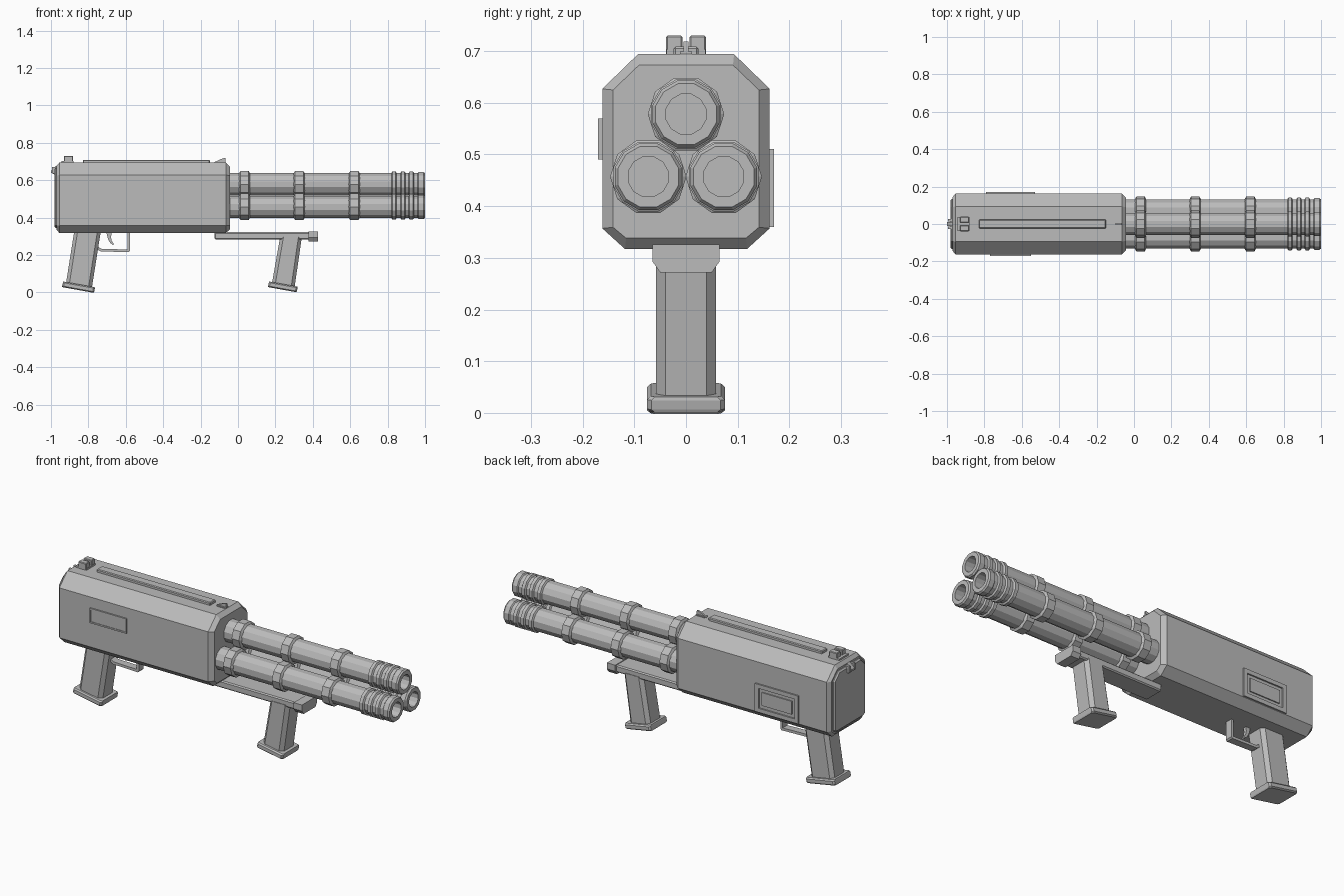
import bpy, bmesh, math
from mathutils import Vector

if "Cube" in bpy.data.objects:
    bpy.data.objects.remove(bpy.data.objects["Cube"])

grey = bpy.data.materials.new("gunmetal_grey")
grey.diffuse_color = (0.5, 0.5, 0.5, 1)
grey.use_nodes = True
grey.node_tree.nodes["Principled BSDF"].inputs["Base Color"].default_value = grey.diffuse_color


def loft(name, rings):
    """Skin a list of equal-length point rings and cap both ends."""
    bm = bmesh.new()
    loops = [[bm.verts.new(p) for p in r] for r in rings]
    n = len(loops[0])
    for a, b in zip(loops, loops[1:]):
        for i in range(n):
            j = (i + 1) % n
            bm.faces.new((a[i], a[j], b[j], b[i]))
    bm.faces.new(loops[0])
    bm.faces.new(loops[-1])
    bmesh.ops.recalc_face_normals(bm, faces=bm.faces[:])
    me = bpy.data.meshes.new(name)
    bm.to_mesh(me)
    bm.free()
    ob = bpy.data.objects.new(name, me)
    bpy.context.collection.objects.link(ob)
    me.materials.append(grey)
    return ob


def box(name, x0, x1, y0, y1, z0, z1, bevel=0.0):
    ring = lambda z: [(x0, y0, z), (x1, y0, z), (x1, y1, z), (x0, y1, z)]
    ob = loft(name, [ring(z0), ring(z1)])
    if bevel:
        m = ob.modifiers.new("edge", 'BEVEL')
        m.width, m.segments = bevel, 1
    return ob


def side_profile(name, pts, half_y, bevel=0.0):
    """Extrude an (x, z) outline symmetrically across y."""
    ob = loft(name, [[(x, s * half_y, z) for x, z in pts] for s in (-1, 1)])
    if bevel:
        m = ob.modifiers.new("edge", 'BEVEL')
        m.width, m.segments = bevel, 1
    return ob


def lathe(name, profile, y, z, sides):
    """Revolve an (x, radius) profile around a barrel axis."""
    rings = []
    for x, r in profile:
        rings.append([(x, y + r * math.sin(2 * math.pi * (i + 0.5) / sides),
                       z + r * math.cos(2 * math.pi * (i + 0.5) / sides)) for i in range(sides)])
    return loft(name, rings)


# Housing: chamfered box section with bevelled ends
def section(x, d):
    half = [(0.093 - d * 0.1, 0.694 - d), (0.162 - d, 0.627 - d * 0.1),
            (0.162 - d, 0.357 + d * 0.1), (0.118 - d * 0.1, 0.317 + d)]
    return [(x, y, z) for y, z in half] + [(x, -y, z) for y, z in reversed(half)]


loft("housing", [section(-0.97, 0.018), section(-0.955, 0), section(-0.065, 0), section(-0.043, 0.021)])
loft("rear_plate", [section(-0.982, 0.036), section(-0.975, 0.028), section(-0.96, 0.028)])

# Rear latch
side_profile("rear_latch", [(-1.0, 0.65), (-0.975, 0.675), (-0.95, 0.68), (-0.95, 0.64), (-0.98, 0.63), (-1.0, 0.64)], 0.012)
for s in (-1, 1):
    box("latch_lug", -0.995, -0.955, s * 0.021 - 0.007, s * 0.021 + 0.007, 0.635, 0.67)

# Top rib and sights
box("top_rib", -0.83, -0.15, -0.024, 0.024, 0.685, 0.709, 0.004)
box("rear_sight_base", -0.945, -0.88, -0.038, 0.038, 0.685, 0.703)
for s in (-1, 1):
    box("rear_sight_post", -0.93, -0.882, s * 0.023 - 0.016, s * 0.023 + 0.016, 0.69, 0.73, 0.003)
side_profile("front_sight", [(-0.125, 0.69), (-0.125, 0.697), (-0.085, 0.715), (-0.068, 0.719), (-0.066, 0.69)], 0.005)
box("front_sight_base", -0.12, -0.066, -0.012, 0.012, 0.688, 0.699)


# Side ports: outer frame rails around a lower inner plate
def port(name, side, x0, x1, z0, z1, w, h):
    def slab(part, a, b, c, d, top):
        lo, hi = sorted((side * 0.15, side * top))
        box(name + part, a, b, lo, hi, c, d)
    slab("_frame_low", x0, x1, z0, z0 + w, h)
    slab("_frame_high", x0, x1, z1 - w, z1, h)
    slab("_frame_rear", x0, x0 + w, z0 + w, z1 - w, h)
    slab("_frame_front", x1 - w, x1, z0 + w, z1 - w, h)
    return slab


inner = port("ejection_port", 1, -0.79, -0.53, 0.36, 0.511, 0.022, 0.170)
inner("_cover", -0.75, -0.57, 0.40, 0.471, 0.168)
inner = port("side_panel", -1, -0.77, -0.55, 0.49, 0.57, 0.008, 0.170)
inner("_cover", -0.762, -0.558, 0.498, 0.562, 0.167)

# Three hollow barrels with clamp collars and muzzle rings
for y, z in ((0, 0.578), (-0.073, 0.457), (0.073, 0.457)):
    lathe("barrel", [(-0.06, 0.061), (0.96, 0.061), (0.965, 0.067), (0.992, 0.067),
                     (1.0, 0.061), (1.0, 0.04), (0.86, 0.04)], y, z, 12)
    for x in (0.035, 0.327, 0.622):
        lathe("barrel_collar", [(x - 0.03, 0.06), (x - 0.022, 0.074), (x + 0.022, 0.074), (x + 0.03, 0.06)], y, z, 10)
    for x in (0.834, 0.882, 0.927):
        lathe("muzzle_ring", [(x - 0.015, 0.06), (x - 0.009, 0.07), (x + 0.009, 0.07), (x + 0.015, 0.06)], y, z, 12)

# Foregrip support bar and its end clamp
box("support_bar", -0.125, 0.39, -0.055, 0.055, 0.283, 0.322, 0.006)
clamp = [(-0.065, 0.326), (-0.065, 0.293), (-0.05, 0.272), (0.05, 0.272), (0.065, 0.293), (0.065, 0.326)]
loft("support_clamp", [[(x, y, z) for y, z in clamp] for x in (0.378, 0.428)])


# Raked grips with eight-sided section and flared base
def grip(name, top_x, top_z, top_len, bot_x, bot_len):
    def ring(x, length, z, slope, hy, c):
        pts = [(0, hy - c), (c, hy), (length - c, hy), (length, hy - c)]
        pts += [(a, -b) for a, b in reversed(pts)]
        return [(x + a, b, z - slope * a) for a, b in pts]
    loft(name, [ring(bot_x, bot_len, 0.045, 0.18, 0.058, 0.018),
                ring(top_x, top_len, top_z, 0, 0.058, 0.018)])
    x, length = bot_x - 0.016, bot_len + 0.03
    loft(name + "_base", [ring(x - 0.004, length, 0.028, 0.18, 0.068, 0.008),
                          ring(x - 0.004, length + 0.003, 0.034, 0.18, 0.075, 0.008),
                          ring(x, length + 0.003, 0.052, 0.18, 0.075, 0.008),
                          ring(x + 0.002, length, 0.058, 0.18, 0.068, 0.008)])


grip("rear_grip", -0.875, 0.33, 0.142, -0.92, 0.138)
grip("front_grip", 0.225, 0.295, 0.116, 0.181, 0.121)

# Trigger guard and trigger
side_profile("trigger_guard", [(-0.755, 0.248), (-0.73, 0.233), (-0.592, 0.229), (-0.592, 0.325), (-0.578, 0.325),
                               (-0.578, 0.222), (-0.585, 0.215), (-0.735, 0.219), (-0.76, 0.235)], 0.02)
side_profile("trigger", [(-0.705, 0.325), (-0.695, 0.285), (-0.684, 0.265), (-0.667, 0.252),
                         (-0.664, 0.258), (-0.675, 0.275), (-0.679, 0.295), (-0.675, 0.325)], 0.009)
